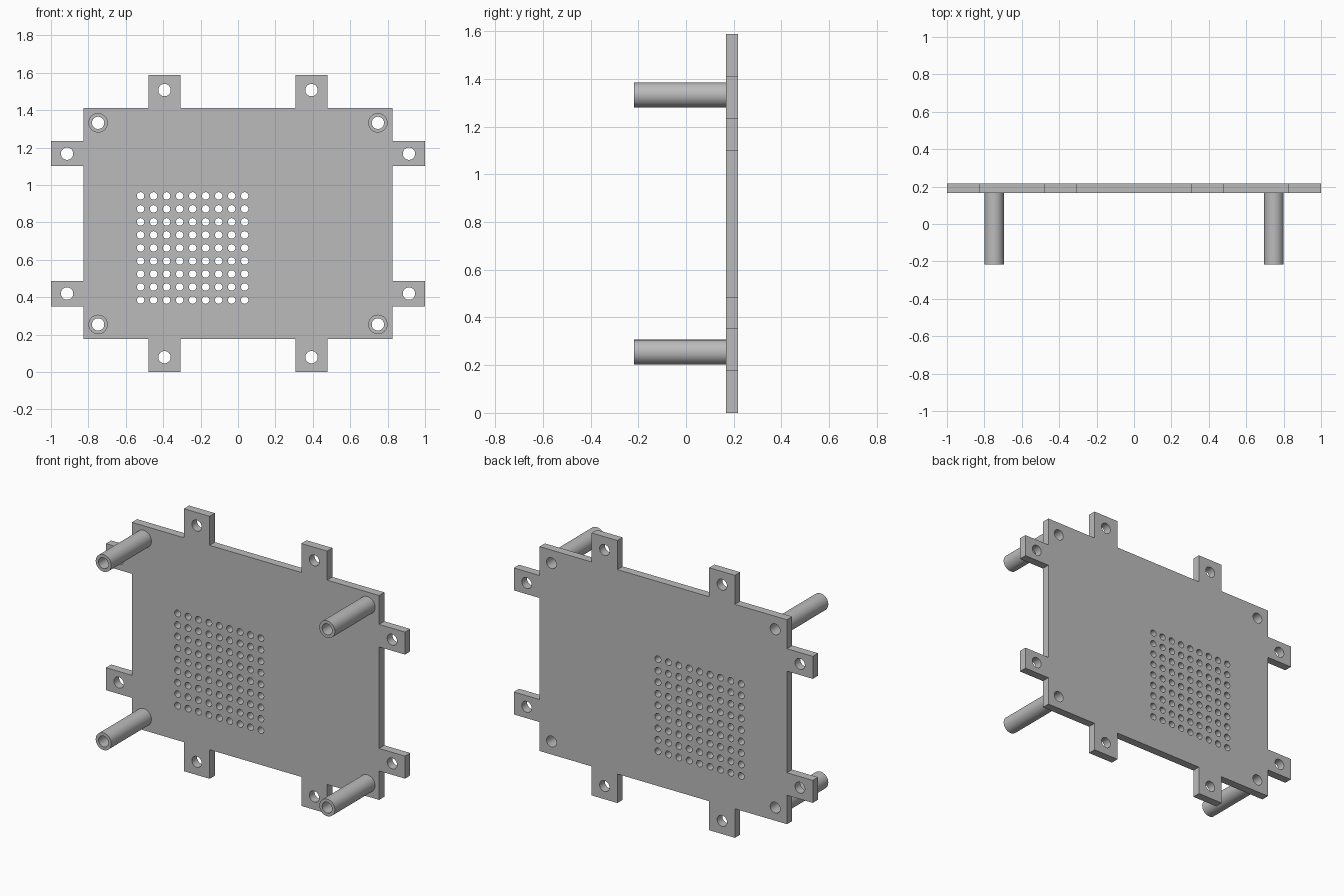
import bpy, bmesh
from math import cos, sin, pi, radians

cube = bpy.data.objects.get("Cube")
if cube:
    bpy.data.objects.remove(cube)

grey = bpy.data.materials.new("plain_grey")
grey.use_nodes = True
colour = (0.5, 0.5, 0.5, 1)
grey.diffuse_color = colour
grey.node_tree.nodes["Principled BSDF"].inputs["Base Color"].default_value = colour

HEIGHT = 1.587
MID = HEIGHT / 2
PLATE_FRONT, PLATE_BACK, POST_FRONT = 0.167, 0.217, -0.217


def circle(x, z, r, sides=32):
    return [(x + r * cos(2 * pi * i / sides), z + r * sin(2 * pi * i / sides))
            for i in range(sides)]


def extrude_loops(name, loops, y0, y1):
    """Fill an outline with holes in the XZ plane and extrude it from y0 to y1."""
    curve = bpy.data.curves.new(name, 'CURVE')
    curve.dimensions = '2D'
    curve.fill_mode = 'BOTH'
    curve.extrude = (y1 - y0) / 2
    for loop in loops:
        spline = curve.splines.new('POLY')
        spline.points.add(len(loop) - 1)
        for point, (x, z) in zip(spline.points, loop):
            point.co = (x, z, 0, 1)
        spline.use_cyclic_u = True
    obj = bpy.data.objects.new(name, curve)
    bpy.context.collection.objects.link(obj)
    obj.rotation_euler.x = radians(90)
    obj.location.y = (y0 + y1) / 2
    bpy.ops.object.select_all(action='DESELECT')
    obj.select_set(True)
    bpy.context.view_layer.objects.active = obj
    bpy.ops.object.convert(target='MESH')
    obj = bpy.context.object
    bm = bmesh.new()
    bm.from_mesh(obj.data)
    bmesh.ops.remove_doubles(bm, verts=bm.verts, dist=0.0001)
    bmesh.ops.recalc_face_normals(bm, faces=bm.faces)
    bm.to_mesh(obj.data)
    bm.free()
    obj.data.materials.clear()
    obj.data.materials.append(grey)
    bpy.ops.object.shade_smooth_by_angle(angle=radians(30))
    return obj


# Plate outline: one quarter with its side and top tabs, mirrored around
quarter = [(1, 0.307), (1, 0.443), (0.827, 0.443), (0.827, 0.618),
           (0.479, 0.618), (0.479, MID), (0.307, MID), (0.307, 0.618)]
quarter.insert(0, (0.827, 0.307))
half = quarter + [(-x, z) for x, z in reversed(quarter)]
outline = [(x, MID + z) for x, z in half] + [(-x, MID - z) for x, z in half]

# Holes through tabs and post corners
loops = [outline]
corners = [(sx, sz) for sx in (-1, 1) for sz in (-1, 1)]
for sx, sz in corners:
    for x, z in ((0.393, 0.714), (0.914, 0.374), (0.748, 0.539)):
        loops.append(circle(sx * x, MID + sz * z, 0.033))

# Square grid of small vent holes
for row in range(9):
    for col in range(9):
        loops.append(circle(-0.521 + 0.0696 * col, 0.385 + 0.0696 * row, 0.02, 24))

extrude_loops("mounting_plate", loops, PLATE_FRONT, PLATE_BACK)

# Hollow standoff posts
for sx, sz in corners:
    name = ("upper_" if sz > 0 else "lower_") + ("left" if sx > 0 else "right") + "_post"
    x, z = sx * 0.748, MID + sz * 0.539
    extrude_loops(name, [circle(x, z, 0.052), circle(x, z, 0.033)], POST_FRONT, PLATE_FRONT)
